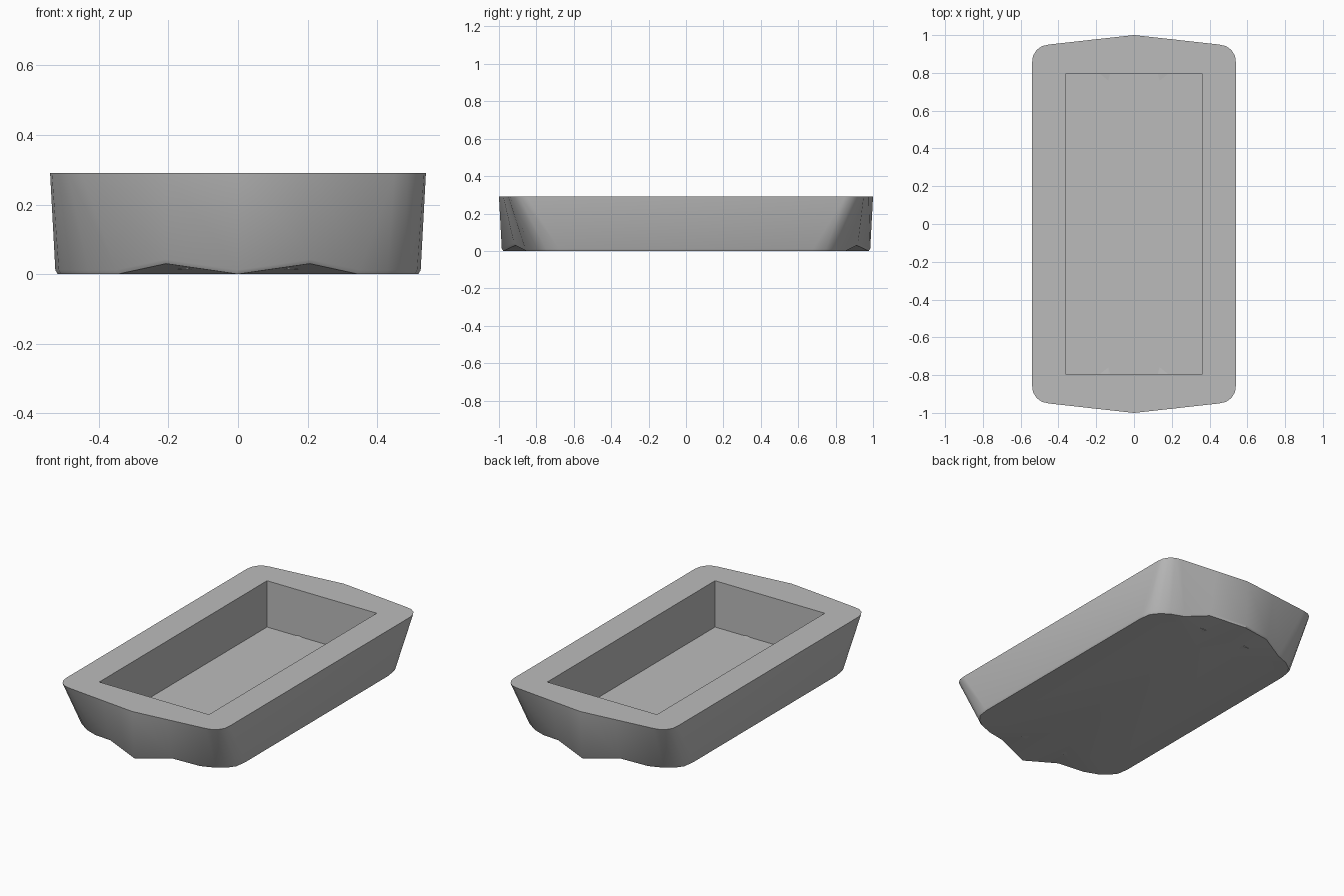
import bpy, bmesh, math
from mathutils import Vector

old = bpy.data.objects.get("Cube")
if old:
    bpy.data.objects.remove(old, do_unlink=True)

HEIGHT = 0.29
FLOOR = 0.013
LIP = 0.012

# Quarter outlines, from the long side round the corner to the pointed end
rim_quarter = [(.54, .85), (.535, .89), (.515, .922), (.487, .942), (.45, .95), (.21, .977), (0, 1)]
base_quarter = [(.525, .68), (.515, .75), (.48, .795), (.43, .83), (.35, .86), (.21, .92), (0, .985)]
NOTCH = 5            # quarter point that lifts off the ground
NOTCH_HEIGHT = 0.03


def full_loop(quarter, heights):
    """Mirror a quarter across x, then turn the half round to close the loop."""
    pts = [Vector((x, y, z)) for (x, y), z in zip(quarter, heights)]
    half = pts + [Vector((-p.x, p.y, p.z)) for p in reversed(pts[:-1])]
    return half + [Vector((-p.x, -p.y, p.z)) for p in half]


def add_loop(bm, points):
    return [bm.verts.new(p) for p in points]


def bridge(bm, a, b):
    for i in range(len(a)):
        j = (i + 1) % len(a)
        bm.faces.new((a[i], a[j], b[j], b[i]))


def edge_loop(bm, verts):
    return [bm.edges.get(pair) or bm.edges.new(pair)
            for pair in zip(verts, verts[1:] + verts[:1])]


count = len(rim_quarter)
ground = [NOTCH_HEIGHT if i == NOTCH else 0 for i in range(count)]
bm = bmesh.new()

# Outer wall with a small softened lower edge
rim = add_loop(bm, full_loop(rim_quarter, [HEIGHT] * count))
skirt = add_loop(bm, full_loop(base_quarter, [z + LIP for z in ground]))
inset = [(x * .988, y * .992) for x, y in base_quarter]
base = add_loop(bm, full_loop(inset, ground))
bridge(bm, rim, skirt)
bridge(bm, skirt, base)

# Flat underside with a raised wedge either side of each end
underside = []
for i, v in enumerate(base):
    if v.co.z < NOTCH_HEIGHT / 2:
        underside.append(v)
        continue
    apex = bm.verts.new((math.copysign(.08, v.co.x), math.copysign(.64, v.co.y), 0))
    bm.faces.new((base[i - 1], v, apex))
    bm.faces.new((v, base[(i + 1) % len(base)], apex))
    underside.append(apex)
bm.faces.new(underside)

# Rectangular recess
corners = [(.363, -.793), (.363, .793), (-.363, .793), (-.363, -.793)]
opening = add_loop(bm, [(x, y, HEIGHT) for x, y in corners])
floor = add_loop(bm, [(x, y, FLOOR) for x, y in corners])
bridge(bm, opening, floor)
bm.faces.new(floor)

# Flat rim between the outline and the recess
bmesh.ops.triangle_fill(bm, use_beauty=True, use_dissolve=False,
                        edges=edge_loop(bm, rim) + edge_loop(bm, opening))
bmesh.ops.recalc_face_normals(bm, faces=bm.faces[:])

mesh = bpy.data.meshes.new("tray")
bm.to_mesh(mesh)
bm.free()
tray = bpy.data.objects.new("tray", mesh)
bpy.context.collection.objects.link(tray)

# Plain grey material
grey = bpy.data.materials.new("plain_grey")
grey.use_nodes = True
colour = (.5, .5, .5, 1)
grey.diffuse_color = colour
for node in grey.node_tree.nodes:
    if node.type == 'BSDF_PRINCIPLED':
        node.inputs["Base Color"].default_value = colour
mesh.materials.append(grey)

bpy.ops.object.select_all(action='DESELECT')
tray.select_set(True)
bpy.context.view_layer.objects.active = tray
bpy.ops.object.shade_smooth_by_angle(angle=math.radians(32))
